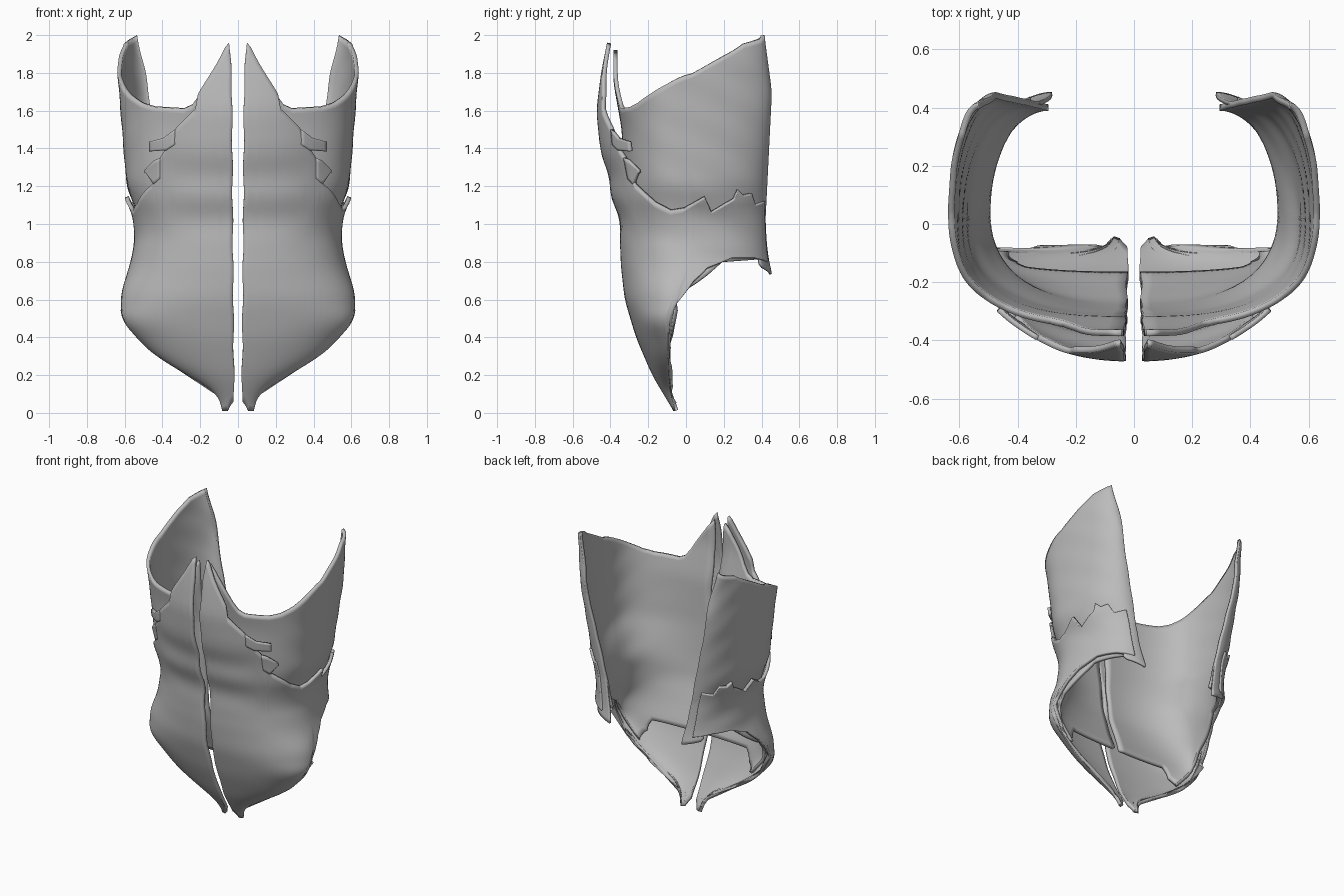
import bpy, bmesh, math

cube = bpy.data.objects.get("Cube")
if cube:
    bpy.data.objects.remove(cube, do_unlink=True)

grey = bpy.data.materials.new("plain_grey")
grey.use_nodes = True
GREY = (0.5, 0.5, 0.5, 1)
grey.diffuse_color = GREY
grey.node_tree.nodes["Principled BSDF"].inputs["Base Color"].default_value = GREY


def line(pts, s):
    """Straight interpolation, used for ragged edges."""
    if s <= pts[0][0]:
        return pts[0][1]
    for (a, va), (b, vb) in zip(pts, pts[1:]):
        if s <= b:
            return va + (vb - va) * (s - a) / (b - a)
    return pts[-1][1]


def curve(pts, s):
    """Rounded interpolation, used for body profiles."""
    h = 0.04
    return sum(line(pts, s + k * h) for k in (-1, -0.5, 0, 0.5, 1)) / 5


# Profiles by height: midline gap, front depth, side width, back depth, back edge, squareness
GAP = [(0, .02), (1, .028), (1.75, .032), (1.95, .045)]
MIDDLE = [(0, -.045), (.1, -.075), (.2, -.09), (.35, -.07), (.5, -.08), (.7, 0), (.9, .03)]
OUTER = dict(
    front=[(0, -.06), (.2, -.18), (.4, -.265), (.6, -.325), (.8, -.347), (.95, -.345),
           (1.2, -.4), (1.4, -.455), (1.6, -.475), (1.8, -.45), (2, -.41)],
    side=[(0, .08), (.1, .11), (.16, .2), (.3, .44), (.38, .52), (.49, .62), (.65, .618),
          (.8, .565), (.95, .545), (1.05, .56), (1.15, .61), (1.5, .62)],
    back=[(.72, .47), (.8, .45), (.9, .437), (1.05, .43), (1.2, .435)],
    rim=[(.75, .28), (1.15, .36)],
    square=[(.2, 2), (.6, 2.15), (1, 2.25), (1.3, 2.05)],
    relief=.008)
INNER = dict(
    front=[(.5, -.18), (.6, -.22), (.8, -.29), (.95, -.31), (1.2, -.33), (1.5, -.34),
           (1.75, -.385), (1.95, -.385)],
    side=[(.16, .16), (.3, .4), (.5, .57), (.65, .58), (.8, .53), (.95, .51), (1.1, .55),
          (1.2, .59), (1.6, .622), (1.85, .642), (2, .635)],
    back=[(.8, .41), (1.2, .43), (1.7, .455), (2, .415)],
    rim=[(.8, .29), (1.15, .36), (1.6, .465), (1.75, .48), (1.85, .5), (2, .54)],
    square=[(.55, 2.5), (.9, 2.2), (1.2, 2.5), (1.5, 2.7)],
    relief=0)


def point(layer, t, z):
    """Wrap from the midline (t=0) past the flank (t=1) to the back rim (t=2)."""
    mid = curve(MIDDLE, z)
    side = curve(layer["side"], z)
    if t <= 1:
        a = t * math.pi / 2
        power = 2 / curve(layer["square"], z)
        start = curve(GAP, z) + .003 * math.sin(z * 23)
        x = start + (side - start) * math.sin(a) ** power
        y = mid - (mid - curve(layer["front"], z)) * max(math.cos(a), 0) ** power
        # Segmented belly of the front muscle
        if .8 < z < 1.4:
            fade = max(0, 1 - (x / .38) ** 4) * math.sin((z - .8) / .6 * math.pi)
            y -= layer["relief"] * fade * math.cos((z - 1.15) / .25 * 2 * math.pi)
    else:
        b = (t - 1) * math.pi / 2
        rim = curve(layer["rim"], z)
        x = rim + (side - rim) * math.cos(b)
        y = mid + (curve(layer["back"], z) - mid) * math.sin(b)
    # Shallow muscle fibres over the flank
    x += .0015 * math.sin(z * 31 + t * 9) * min(t, 1)
    return x, y, z


def sheet(name, layer, bottom, top, thick, rows=44, step=.025, lift=0):
    """Thick sheet between two edge lines, mirrored to the other half."""
    first, last = top[0][0], top[-1][0]
    count = max(4, round((last - first) / step))
    ts = {round(first + (last - first) * i / count, 4) for i in range(count + 1)}
    ts |= {p[0] for p in bottom + top if first <= p[0] <= last}
    bm = bmesh.new()
    grid = []
    for t in sorted(ts):
        low, high = line(bottom, t), line(top, t)
        col = []
        for j in range(rows + 1):
            x, y, z = point(layer, t, low + (high - low) * j / rows)
            col.append(bm.verts.new((x, y - lift, z)))
        grid.append(col)
    for c, d in zip(grid, grid[1:]):
        for j in range(rows):
            bm.faces.new((c[j], d[j], d[j + 1], c[j + 1]))
    mesh = bpy.data.meshes.new(name)
    bm.to_mesh(mesh)
    bm.free()
    mesh.materials.append(grey)
    obj = bpy.data.objects.new(name, mesh)
    bpy.context.collection.objects.link(obj)
    solid = obj.modifiers.new("thickness", 'SOLIDIFY')
    solid.thickness = thick
    solid.offset = -1
    mirror = obj.modifiers.new("other_half", 'MIRROR')
    mirror.use_mirror_merge = False
    bpy.ops.object.select_all(action='DESELECT')
    bpy.context.view_layer.objects.active = obj
    obj.select_set(True)
    bpy.ops.object.shade_smooth_by_angle(angle=math.radians(40))


# Deep layer with the tall rear wings
sheet("inner_muscle_wall", INNER,
      [(0, .5), (.4, .5), (.55, .42), (.85, .36), (.95, .5), (1, .64), (1.3, .8), (2, .82)],
      [(0, 1.92), (.03, 1.85), (.12, 1.68), (.16, 1.63), (.21, 1.61), (.43, 1.62),
       (.55, 1.64), (.7, 1.685), (.86, 1.74), (1, 1.795), (1.14, 1.845), (1.28, 1.89),
       (1.5, 1.955), (2, 2)], .022)

# Surface layer with the ragged upper border
sheet("outer_muscle_wall", OUTER,
      [(0, .06), (.35, .01), (.8, .01), (.92, .1), (.96, .32), (1, .58), (1.06, .7),
       (1.15, .77), (1.35, .82), (1.6, .82), (1.84, .8)],
      [(0, 1.96), (.02, 1.94), (.08, 1.85), (.19, 1.69), (.21, 1.61), (.33, 1.51), (.4, 1.4),
       (.47, 1.33), (.51, 1.21), (.7, 1.11), (.84, 1.07), (.95, 1.08), (1.11, 1.14),
       (1.17, 1.06), (1.38, 1.13), (1.42, 1.18), (1.48, 1.15), (1.58, 1.16), (1.64, 1.1),
       (1.84, 1.12)], .022)

# Under-flap that shows along the rear rim of the surface layer
sheet("rear_muscle_flap", OUTER, [(1.7, .79), (1.74, .77), (2, .735)],
      [(1.7, 1.08), (2, 1.1)], .015, 14, lift=.01)

# Finger-like slips along the upper border
sheet("upper_muscle_slip", OUTER, [(.34, 1.42), (.4, 1.39), (.51, 1.385)],
      [(.34, 1.5), (.42, 1.455), (.535, 1.435)], .018, 6, lift=.002)
sheet("lower_muscle_slip", OUTER, [(.45, 1.24), (.5, 1.21), (.57, 1.27)],
      [(.45, 1.35), (.5, 1.335), (.58, 1.285)], .018, 6, lift=.002)
